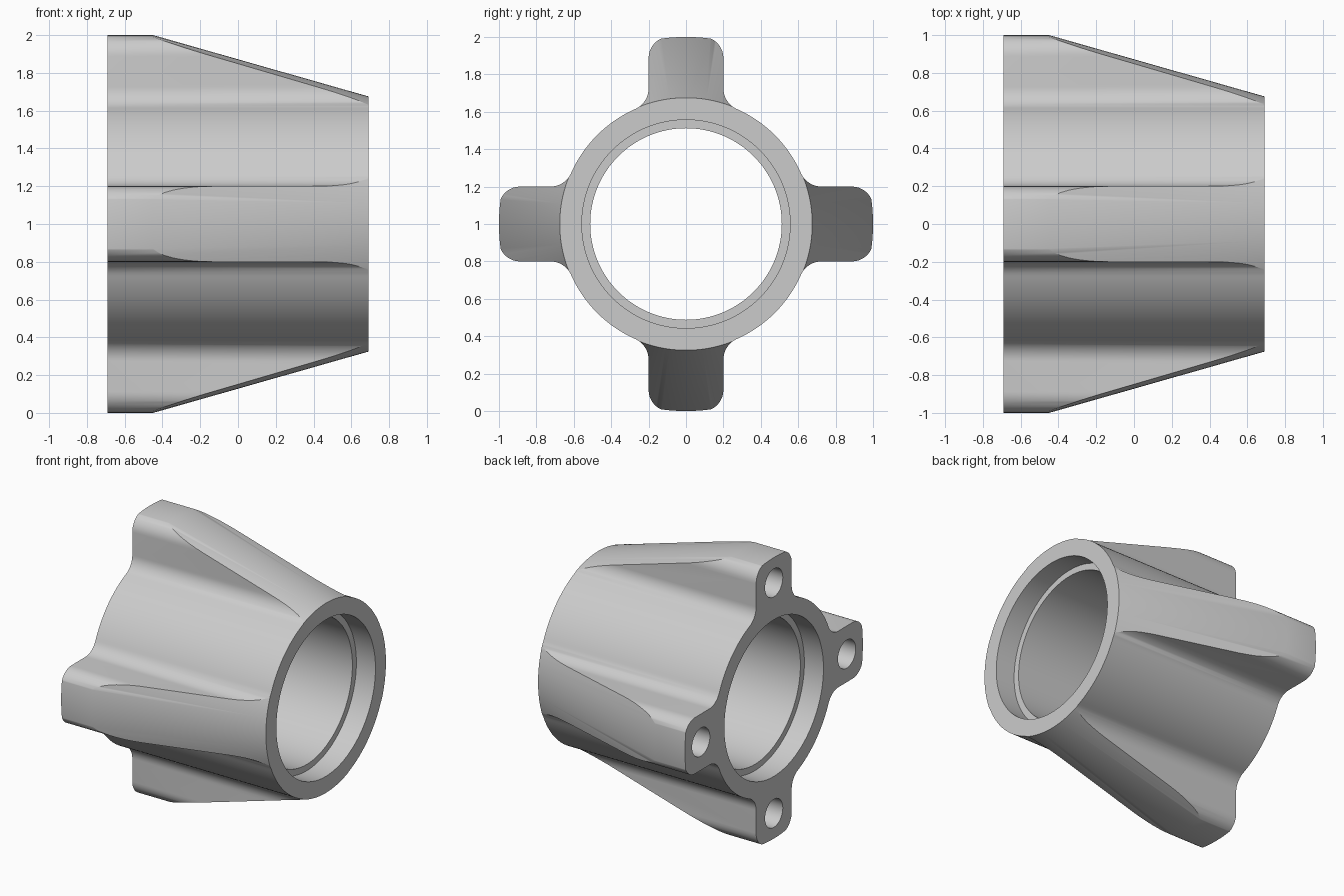
import bpy, bmesh
from math import sin, cos, pi, sqrt, atan2

if "Cube" in bpy.data.objects:
    bpy.data.objects.remove(bpy.data.objects["Cube"], do_unlink=True)

HALF = 0.692       # half length along x
RING = 0.672       # outer radius of the sleeve
LUG = 0.2          # half width of a lug
ROUND = 0.115      # lug corner radius
FILLET = 0.12      # lug root radius


def loft(name, rings):
    """Closed solid skinned over equal-length rings of points."""
    bm = bmesh.new()
    loops = [[bm.verts.new(p) for p in ring] for ring in rings]
    for a, b in zip(loops, loops[1:]):
        for i in range(len(a)):
            j = (i + 1) % len(a)
            bm.faces.new((a[i], a[j], b[j], b[i]))
    bm.faces.new(loops[0])
    bm.faces.new(loops[-1])
    bmesh.ops.recalc_face_normals(bm, faces=bm.faces)
    mesh = bpy.data.meshes.new(name)
    bm.to_mesh(mesh)
    bm.free()
    obj = bpy.data.objects.new(name, mesh)
    bpy.context.collection.objects.link(obj)
    return obj


def turned(name, profile, segments, cy=0, cz=1):
    """Solid turned about an axis parallel to x; profile is (x, radius)."""
    angles = [2 * pi * i / segments for i in range(segments)]
    return loft(name, [[(x, cy + r * cos(a), cz + r * sin(a)) for a in angles]
                       for x, r in profile])


def arc(cx, cy, r, start, end, steps):
    return [(cx + r * cos(start + (end - start) * i / steps),
             cy + r * sin(start + (end - start) * i / steps)) for i in range(steps + 1)]


def boolean(body, tool, operation):
    tool.hide_render = True
    mod = body.modifiers.new(operation, "BOOLEAN")
    mod.operation, mod.object, mod.solver = operation, tool, "EXACT"
    bpy.context.view_layer.objects.active = body
    bpy.ops.object.modifier_apply(modifier=mod.name)
    bpy.data.objects.remove(tool, do_unlink=True)


# One quarter of the section: lug tip, root fillet, sleeve arc, next root fillet
fy = LUG + FILLET
fx = sqrt((RING + FILLET) ** 2 - fy ** 2)
root = atan2(fy, fx)
tip = 1.002 - ROUND
quarter = arc(tip, ROUND - LUG, ROUND, -pi / 2, 0, 10)
quarter += arc(tip, LUG - ROUND, ROUND, 0, pi / 2, 10)
quarter += arc(fx, fy, FILLET, -pi / 2, root - pi, 10)
quarter += arc(0, 0, RING, root, pi / 2 - root, 24)[1:]
quarter += arc(fy, fx, FILLET, -pi / 2 - root, -pi, 10)[1:]

# Full four-lug section, extruded along x
section = []
for k in range(4):
    c, s = cos(k * pi / 2), sin(k * pi / 2)
    section += [(u * c - v * s, u * s + v * c) for u, v in quarter]
body = loft("hub_body", [[(x, u, 1 + v) for u, v in section] for x in (-HALF, HALF)])

# Tapered envelope that trims the lugs down to the sleeve
slope = (1 - 0.675) / (HALF + 0.45)
envelope = turned("taper_cutter", [(-0.9, 1), (-0.45, 1), (0.8, 1 - slope * 1.25)], 192)
boolean(body, envelope, "INTERSECT")

# Through bore with a bearing seat at each end
seat = HALF - 0.15
bore = turned("bore_cutter", [(-0.9, 0.557), (-seat, 0.557), (-seat, 0.512),
                              (seat, 0.512), (seat, 0.557), (0.9, 0.557)], 128)
boolean(body, bore, "DIFFERENCE")

# Blind bolt hole in the back of each lug
for k in range(4):
    a = k * pi / 2
    hole = turned("bolt_hole_cutter", [(-0.9, 0.1), (-0.29, 0.1)], 40,
                  0.82 * cos(a), 1 + 0.82 * sin(a))
    boolean(body, hole, "DIFFERENCE")

# Plain grey finish
grey = bpy.data.materials.new("light_grey")
grey.use_nodes = True
colour = (0.6, 0.6, 0.6, 1)
grey.diffuse_color = colour
grey.node_tree.nodes["Principled BSDF"].inputs["Base Color"].default_value = colour
body.data.materials.clear()
body.data.materials.append(grey)

# Smooth curved walls, crisp machined edges
bpy.ops.object.select_all(action="DESELECT")
body.select_set(True)
bpy.context.view_layer.objects.active = body
bpy.ops.object.shade_smooth_by_angle(angle=pi / 6)
